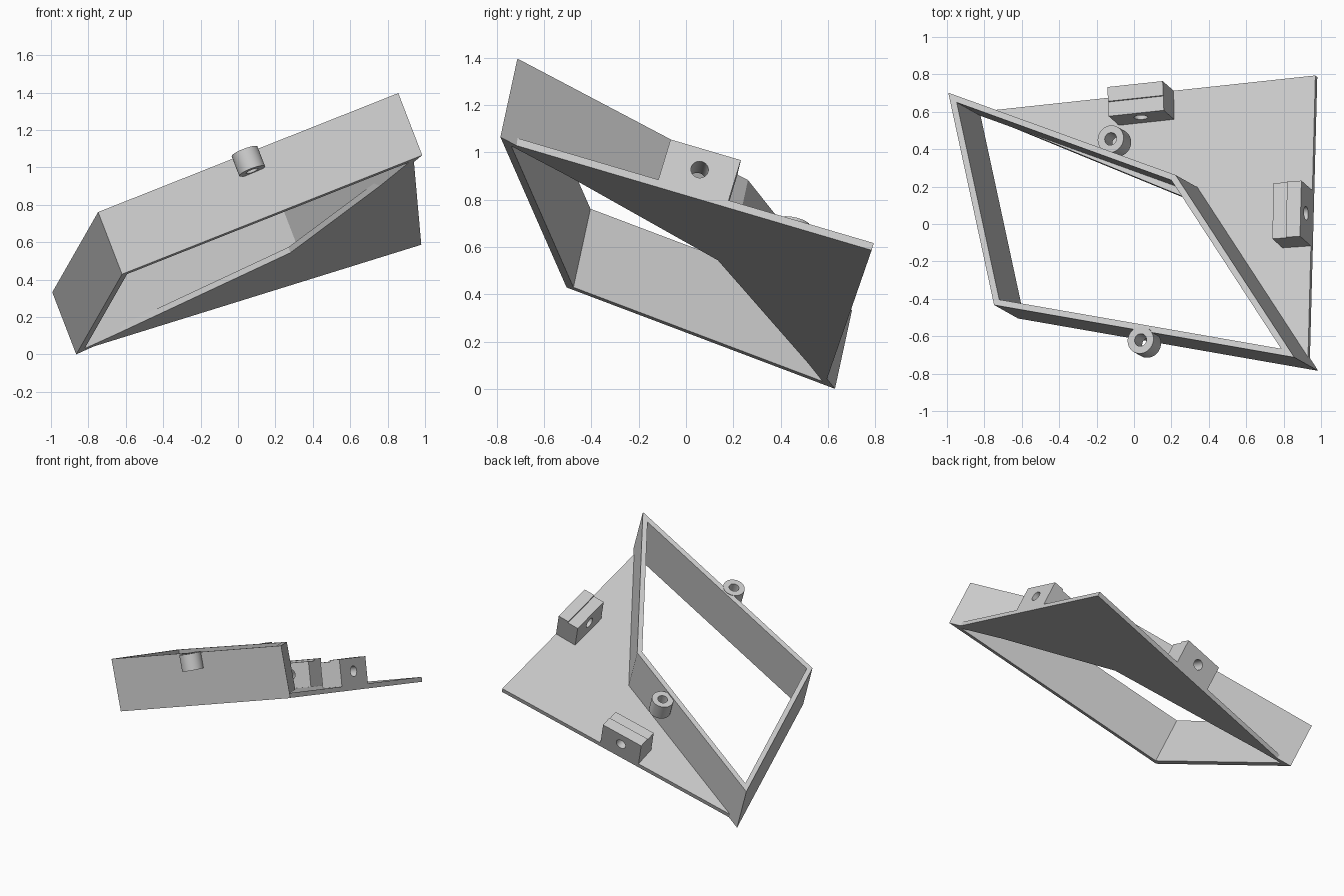
import bpy, bmesh, math
from mathutils import Vector, Matrix

if "Cube" in bpy.data.objects:
    bpy.data.objects.remove(bpy.data.objects["Cube"])

N = Vector((-0.312, 0.276, 0.909)).normalized()   # tilted plate normal
RISE = Vector((-0.128, 0.072, 0.332))             # bottom rim to top rim


def on_plane(x, y):
    """Point on the tilted base plane."""
    return Vector((x, y, ((x + 0.865) * 0.312 - (y - 0.63) * 0.276) / 0.909))


def make(name, bm):
    bmesh.ops.recalc_face_normals(bm, faces=bm.faces)
    me = bpy.data.meshes.new(name)
    bm.to_mesh(me)
    bm.free()
    ob = bpy.data.objects.new(name, me)
    bpy.context.collection.objects.link(ob)
    return ob


def prism(name, pts, vec):
    """Solid from a flat outline pushed along vec."""
    bm = bmesh.new()
    a = [bm.verts.new(p) for p in pts]
    b = [bm.verts.new(p + vec) for p in pts]
    bm.faces.new(a)
    bm.faces.new(b)
    for i in range(len(a)):
        j = (i + 1) % len(a)
        bm.faces.new((a[i], a[j], b[j], b[i]))
    return make(name, bm)


def ring(name, outer, inner, vec):
    """Hollow prism between two outlines."""
    bm = bmesh.new()
    loops = [[bm.verts.new(p) for p in ps] for ps in
             (outer, [p + vec for p in outer], [p + vec for p in inner], inner)]
    for k in range(4):
        a, b = loops[k], loops[(k + 1) % 4]
        for i in range(len(a)):
            j = (i + 1) % len(a)
            bm.faces.new((a[i], a[j], b[j], b[i]))
    return make(name, bm)


def inset(pts, t):
    """Mitred inward offset of a counter-clockwise outline."""
    out = []
    for i, p in enumerate(pts):
        m1 = N.cross((p - pts[i - 1]).normalized())
        m2 = N.cross((pts[(i + 1) % len(pts)] - p).normalized())
        out.append(p + (m1 + m2) * t / (1 + m1.dot(m2)))
    return out


def circle(c, axis, r, n=32):
    rot = axis.to_track_quat('Z', 'Y')
    return [c + rot @ Vector((r * math.cos(2 * math.pi * i / n),
                              r * math.sin(2 * math.pi * i / n), 0)) for i in range(n)]


def smooth(ob):
    bpy.ops.object.select_all(action='DESELECT')
    ob.select_set(True)
    bpy.context.view_layer.objects.active = ob
    bpy.ops.object.shade_smooth_by_angle(angle=math.radians(30))


# Four-sided wall frame
corners = [on_plane(*p) for p in ((-0.865, 0.63), (-0.62, -0.505), (0.985, -0.785), (0.35, 0.19))]
ring("wall_frame", corners, inset(corners, 0.034), RISE)

# Side plate
back, far, front, bend = [on_plane(*p) for p in
                          ((-0.83, 0.59), (0.98, 0.785), (0.94, -0.74), (0.28, 0.135))]
prism("side_plate", [back, bend, front, far], N * 0.033)


# Drilled mounting blocks in the middle of the plate's outer edges
def block(name, p, q, length=0.31):
    u = (q - p).normalized()
    v = N.cross(u)                       # towards the plate inside
    base = (p + q) / 2 - u * length / 2
    profile = ((0, 0.0), (0, 0.22), (0.08, 0.22), (0.08, 0.208), (0.16, 0.208), (0.16, 0.0))
    ob = prism(name, [base + v * a + N * h for a, h in profile], u * length)
    c = (p + q) / 2 + N * 0.128
    cutter = prism(name + "_cutter", circle(c - v * 0.1, v, 0.037, 24), v * 0.4)
    cutter.hide_render = True
    m = ob.modifiers.new("hole", 'BOOLEAN')
    m.object = cutter
    m.operation = 'DIFFERENCE'
    m.solver = 'EXACT'
    bpy.context.view_layer.objects.active = ob
    bpy.ops.object.modifier_apply(modifier="hole")
    bpy.data.objects.remove(cutter)
    smooth(ob)


block("back_block", far, back)
block("right_block", front, far)

# Screw sleeves on the outside of the walls
for name, top in (("front_sleeve", Vector((0.035, -0.62, 1.085))),
                  ("rear_sleeve", Vector((-0.125, 0.455, 0.70)))):
    axis = RISE.normalized()
    ob = ring(name, circle(top, axis, 0.074), circle(top, axis, 0.034), axis * -0.115)
    smooth(ob)
